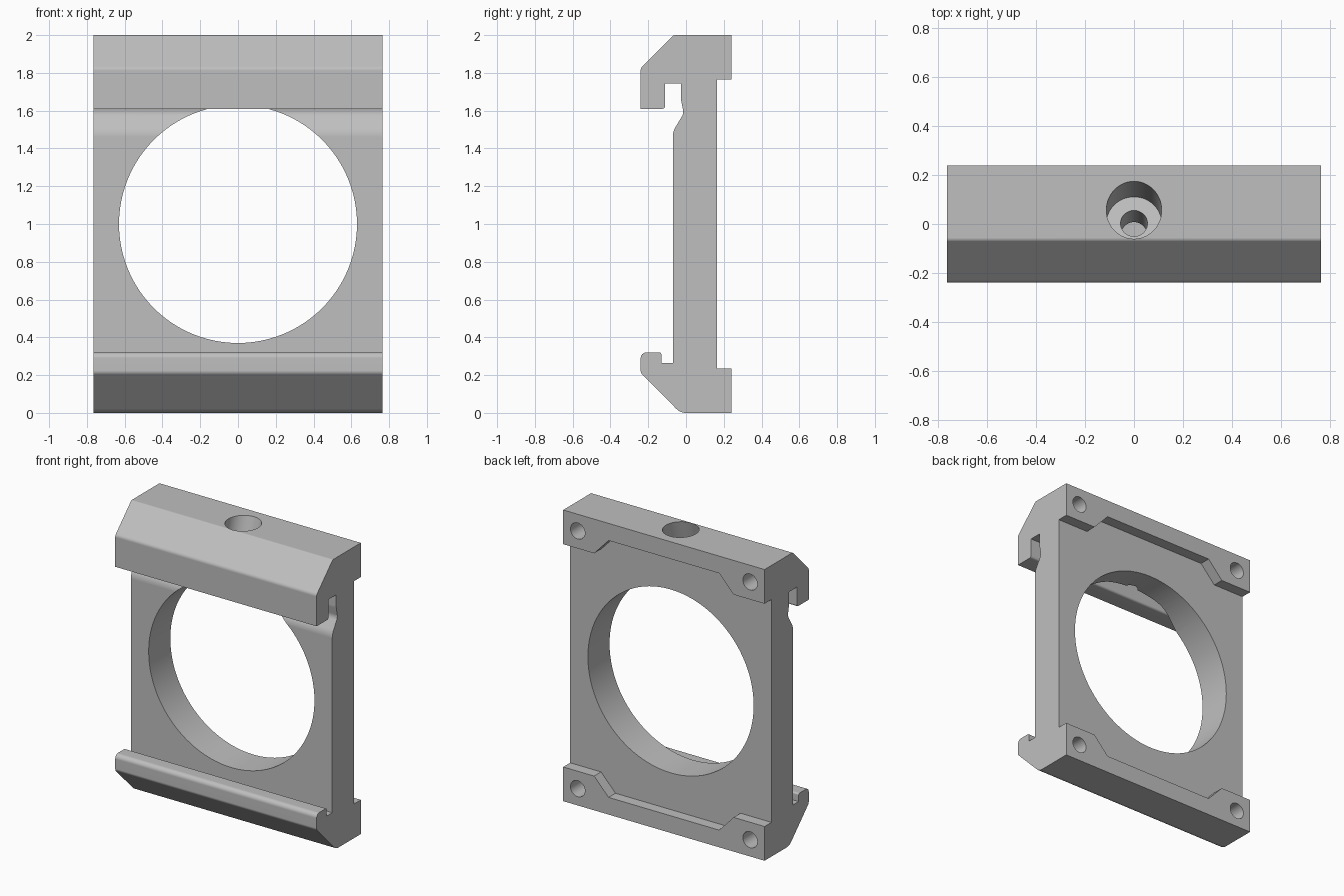
import bpy, bmesh, math
from mathutils import Vector, Matrix

cube = bpy.data.objects.get("Cube")
if cube:
    bpy.data.objects.remove(cube, do_unlink=True)

grey = bpy.data.materials.new("plain grey")
grey.use_nodes = True
grey.diffuse_color = (0.52, 0.52, 0.52, 1)
grey.node_tree.nodes["Principled BSDF"].inputs["Base Color"].default_value = grey.diffuse_color


def make_object(name, bm):
    bmesh.ops.recalc_face_normals(bm, faces=bm.faces)
    mesh = bpy.data.meshes.new(name)
    bm.to_mesh(mesh)
    bm.free()
    mesh.materials.append(grey)
    obj = bpy.data.objects.new(name, mesh)
    bpy.context.collection.objects.link(obj)
    return obj


def prism(name, points, offset):
    """Extrude a closed outline of 3D points along an offset."""
    bm = bmesh.new()
    face = bm.faces.new([bm.verts.new(p) for p in points])
    new = bmesh.ops.extrude_face_region(bm, geom=[face])["geom"]
    bmesh.ops.translate(bm, vec=offset, verts=[v for v in new if isinstance(v, bmesh.types.BMVert)])
    return make_object(name, bm)


def rod(name, start, end, radius, sides):
    """Cylinder between two points."""
    start, end = Vector(start), Vector(end)
    axis = end - start
    turn = axis.to_track_quat('Z', 'Y').to_matrix().to_4x4()
    bm = bmesh.new()
    bmesh.ops.create_cone(bm, cap_ends=True, segments=sides, radius1=radius, radius2=radius,
                          depth=axis.length, matrix=Matrix.Translation((start + end) / 2) @ turn)
    return make_object(name, bm)


def rounded(corners, steps=6):
    """Outline from (y, z, fillet radius) corners."""
    out = []
    for i, (y, z, r) in enumerate(corners):
        p = Vector((y, z))
        if not r:
            out.append(p)
            continue
        a = (Vector(corners[i - 1][:2]) - p).normalized()
        b = (Vector(corners[(i + 1) % len(corners)][:2]) - p).normalized()
        reach = r / math.tan(a.angle(b) / 2)
        centre = p + (a + b).normalized() * (r / math.sin(a.angle(b) / 2))
        u, v = p + a * reach - centre, p + b * reach - centre
        sweep = u.angle(v)
        for k in range(steps + 1):
            t = k / steps
            out.append(centre + (u * math.sin((1 - t) * sweep) + v * math.sin(t * sweep)) / math.sin(sweep))
    return out


# Side profile: top hook, plate, bottom hook, back flanges
profile = rounded([
    (0.24, 2, 0), (-0.065, 2, 0.02), (-0.24, 1.825, 0.03), (-0.24, 1.61, 0),
    (-0.11, 1.61, 0.015), (-0.11, 1.745, 0), (-0.027, 1.745, 0), (-0.027, 1.66, 0.1),
    (-0.012, 1.585, 0.05), (-0.07, 1.49, 0.1), (-0.07, 0.265, 0), (-0.13, 0.265, 0),
    (-0.13, 0.32, 0.012), (-0.24, 0.32, 0.03), (-0.24, 0.212, 0.03), (-0.03, 0, 0.07),
    (0.24, 0, 0), (0.24, 0.235, 0), (0.165, 0.235, 0), (0.165, 1.765, 0), (0.24, 1.765, 0)])
half = 0.765
bracket = prism("clamp_bracket", [(-half, p.x, p.y) for p in profile], (2 * half, 0, 0))

# Large round opening, stopping short of the hook lip
cutters = [rod("opening_cutter", (0, -0.1, 1), (0, 0.4, 1), 0.63, 96)]

# Tapered gaps in the back flanges, and corner screw holes
for side in (1, -1):
    gap = [(x, 0.165, 1 + side * h) for x, h in
           ((-0.53, 0.765), (-0.42, 0.882), (0.42, 0.882), (0.53, 0.765), (0.53, 0.7), (-0.53, 0.7))]
    cutters.append(prism("flange_gap_cutter", gap, (0, 0.2, 0)))
    for x in (-0.655, 0.655):
        z = 1 + side * 0.885
        cutters.append(rod("screw_hole_cutter", (x, 0.02, z), (x, 0.3, z), 0.055, 32))

# Tilted counterbored hole through the top
lean = Vector((0, 0.287, 1))
mouth = Vector((0, 0.057, 2))
cutters.append(rod("counterbore_cutter", mouth - lean * 0.19, mouth + lean * 0.15, 0.113, 48))
cutters.append(rod("bolt_hole_cutter", mouth - lean * 0.45, mouth - lean * 0.1, 0.055, 32))

bpy.ops.object.select_all(action='DESELECT')
bpy.context.view_layer.objects.active = bracket
bracket.select_set(True)
for cutter in cutters:
    cutter.hide_render = True
    mod = bracket.modifiers.new("cut", 'BOOLEAN')
    mod.operation = 'DIFFERENCE'
    mod.solver = 'EXACT'
    mod.object = cutter
    bpy.ops.object.modifier_apply(modifier=mod.name)
    bpy.data.objects.remove(cutter, do_unlink=True)

# Smooth fillets and holes, crisp corners
bpy.ops.object.shade_smooth_by_angle(angle=math.radians(25))
weighted = bracket.modifiers.new("even_shading", 'WEIGHTED_NORMAL')
weighted.keep_sharp = True
